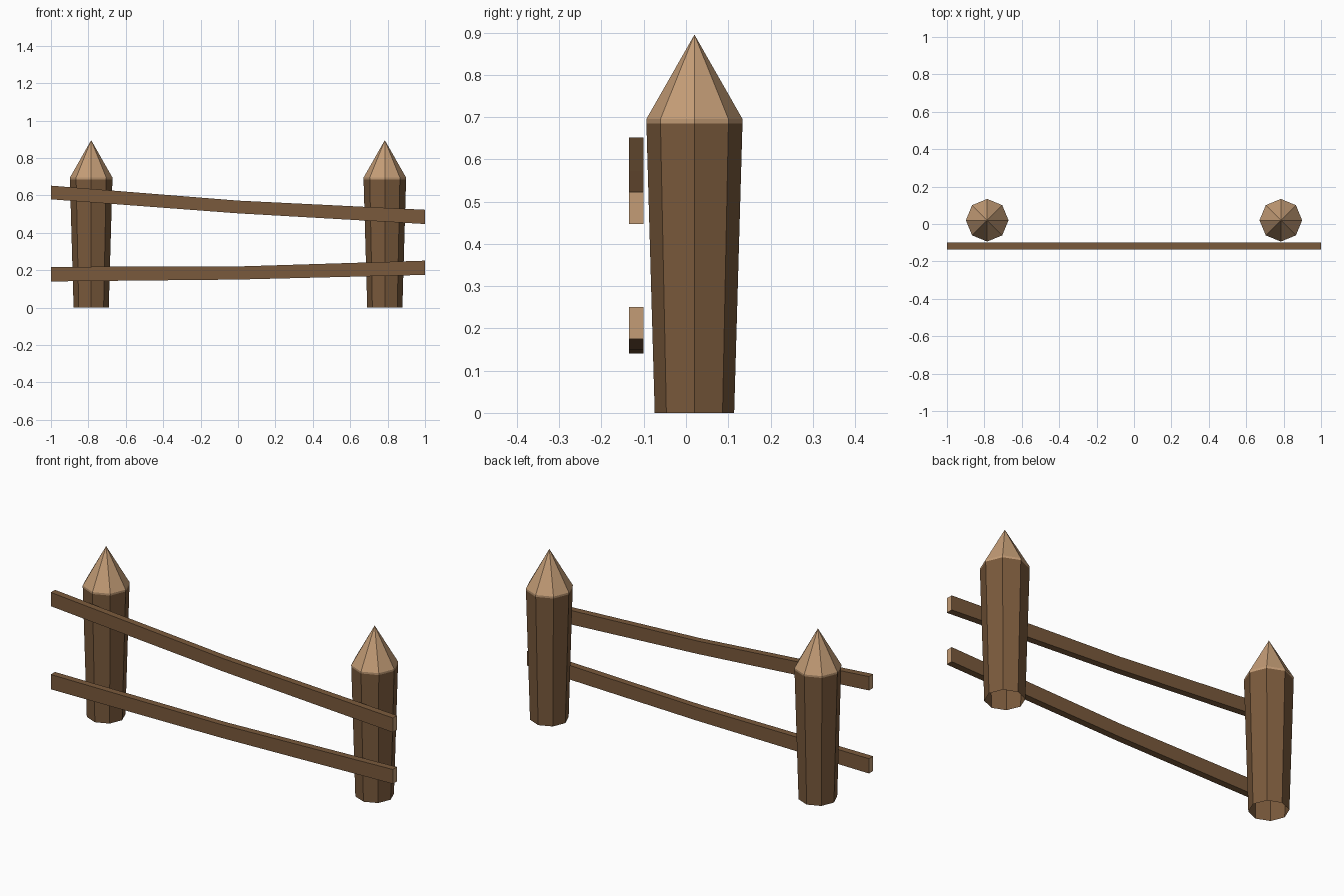
import bpy, bmesh, math

if "Cube" in bpy.data.objects:
    bpy.data.objects.remove(bpy.data.objects["Cube"])


def material(name, rgb):
    m = bpy.data.materials.new(name)
    m.diffuse_color = (*rgb, 1)
    m.use_nodes = True
    m.node_tree.nodes["Principled BSDF"].inputs["Base Color"].default_value = m.diffuse_color
    return m


bark = material("dark_wood", (0.195, 0.102, 0.045))
cut = material("cut_wood", (0.55, 0.335, 0.182))


def finish(name, bm):
    bmesh.ops.recalc_face_normals(bm, faces=bm.faces)
    me = bpy.data.meshes.new(name)
    bm.to_mesh(me)
    bm.free()
    me.materials.append(bark)
    me.materials.append(cut)
    ob = bpy.data.objects.new(name, me)
    bpy.context.collection.objects.link(ob)
    return ob


# Eight-sided tapered post, open underneath, with a sharpened pale tip
def post(name, x, y=0.02, sides=8):
    bm = bmesh.new()
    rings = []
    for r, z in ((0.094, 0), (0.1137, 0.685), (0.114, 0.695)):
        rings.append([bm.verts.new((x + r * math.cos(a), y + r * math.sin(a), z))
                      for a in (2 * math.pi * i / sides for i in range(sides))])
    tip = bm.verts.new((x, y, 0.895))
    for i in range(sides):
        j = (i + 1) % sides
        for k in range(2):
            f = bm.faces.new((rings[k][i], rings[k][j], rings[k + 1][j], rings[k + 1][i]))
            f.material_index = k
        f = bm.faces.new((rings[2][i], rings[2][j], tip))
        f.material_index = 1
    return finish(name, bm)


# Slightly bent rail; sections are (x, bottom z, top z), with pale sawn ends
def rail(name, sections, y0=-0.135, y1=-0.10):
    bm = bmesh.new()
    rings = [[bm.verts.new((x, y, z)) for y, z in ((y0, b), (y1, b), (y1, t), (y0, t))]
             for x, b, t in sections]
    for a, b in zip(rings, rings[1:]):
        for i in range(4):
            j = (i + 1) % 4
            bm.faces.new((a[i], a[j], b[j], b[i]))
    for end in (rings[0], rings[-1]):
        bm.faces.new(end).material_index = 1
    return finish(name, bm)


post("left_post", -0.785)
post("right_post", 0.785)
rail("upper_rail", ((-1, 0.579, 0.652), (0, 0.504, 0.572), (1, 0.447, 0.523)))
rail("lower_rail", ((-1, 0.140, 0.218), (0, 0.150, 0.220), (1, 0.175, 0.251)))
